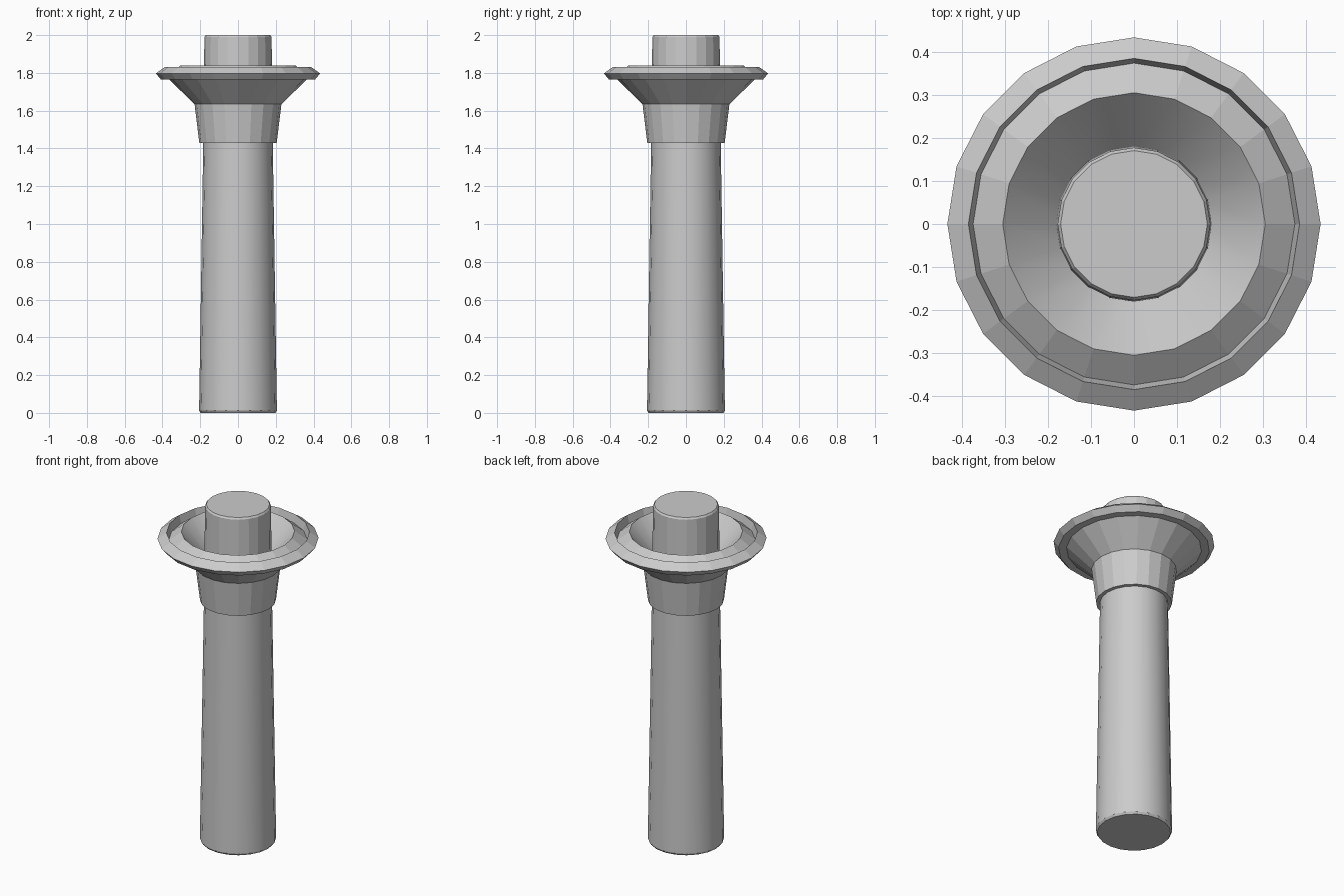
import bpy, bmesh, math

if "Cube" in bpy.data.objects:
    bpy.data.objects.remove(bpy.data.objects["Cube"])

SIDES = 20


def lathe(name, profile, closed=False, smooth_bands=()):
    """Revolve (radius, z) points; open profiles get flat end caps."""
    bm = bmesh.new()
    rings = []
    for r, z in profile:
        rings.append([bm.verts.new((r * math.cos(2 * math.pi * i / SIDES),
                                    r * math.sin(2 * math.pi * i / SIDES), z))
                      for i in range(SIDES)])
    n = len(rings)
    for k in range(n if closed else n - 1):
        a, b = rings[k], rings[(k + 1) % n]
        for i in range(SIDES):
            j = (i + 1) % SIDES
            f = bm.faces.new((a[i], a[j], b[j], b[i]))
            f.smooth = k in smooth_bands
    if not closed:
        bm.faces.new(rings[0][::-1])
        bm.faces.new(rings[-1])
    bmesh.ops.recalc_face_normals(bm, faces=bm.faces)
    # keep creases between bands sharp
    for e in bm.edges:
        if len(e.link_faces) == 2 and e.calc_face_angle() > math.radians(25):
            e.smooth = False
    mesh = bpy.data.meshes.new(name)
    bm.to_mesh(mesh)
    bm.free()
    ob = bpy.data.objects.new(name, mesh)
    bpy.context.collection.objects.link(ob)
    return ob


# Tapered round shaft with small chamfers at both ends
lathe("shaft", [(0.198, 0.0), (0.206, 0.012), (0.184, 1.43),
                (0.178, 1.99), (0.171, 2.0)], smooth_bands=(1,))

# Faceted collar flaring out into a cup with a bevelled rim and a groove
lathe("flared_collar", [
    (0.17, 1.43), (0.205, 1.43), (0.23, 1.635),      # collar
    (0.365, 1.765), (0.408, 1.765),                  # flare, rim underside
    (0.435, 1.797), (0.386, 1.832),                  # rim
    (0.375, 1.785), (0.306, 1.838),                  # groove and inner crest
    (0.17, 1.69),                                    # bowl
], closed=True, smooth_bands=(8,))
